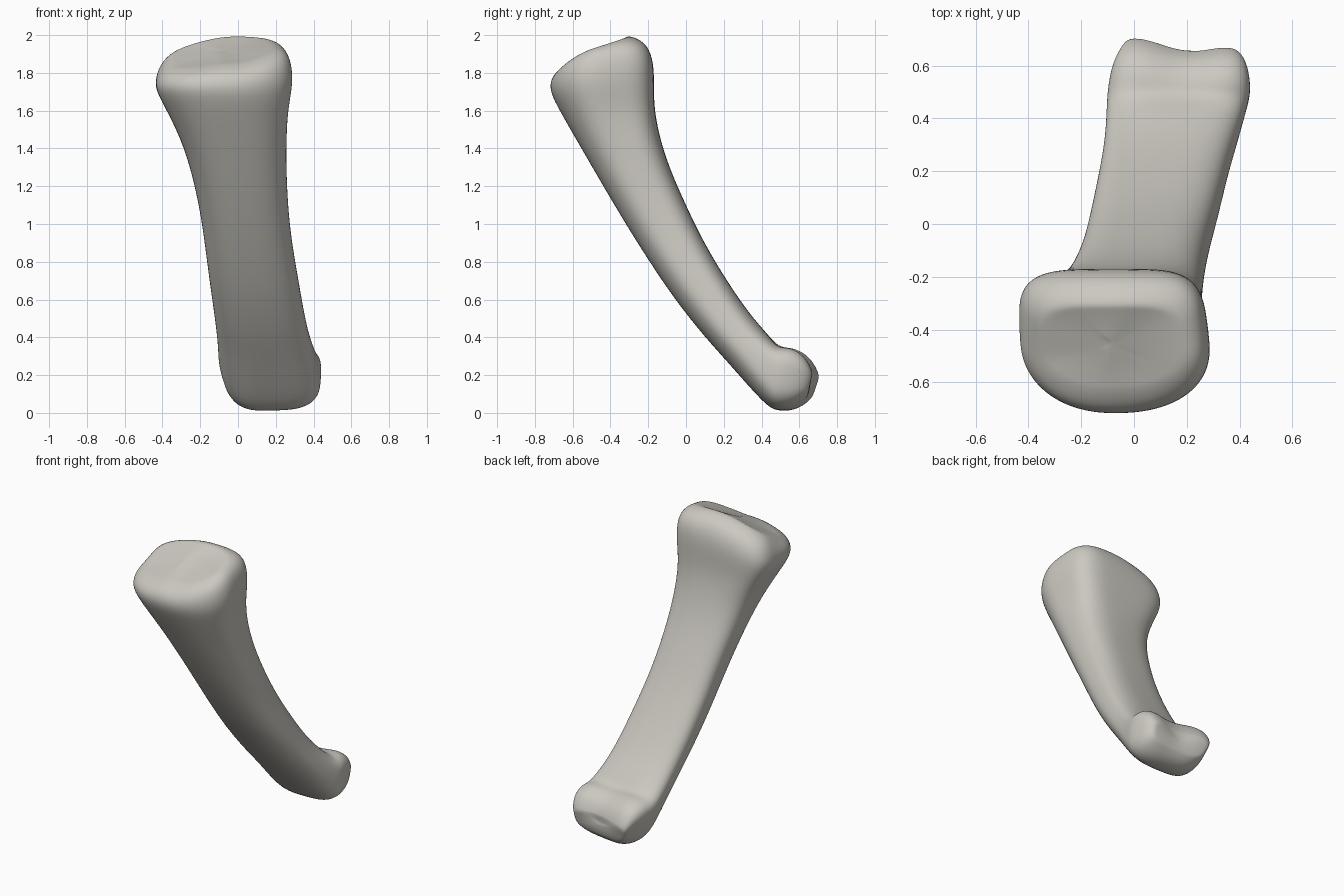
import bpy, bmesh, math
from mathutils import Vector

cube = bpy.data.objects.get("Cube")
if cube:
    bpy.data.objects.remove(cube, do_unlink=True)

SIDES = 36
AXLE_Y, AXLE_Z, RADIUS = .525, .18, .177

# Roller sections: front angle, back angle around the axle, min x, max x
FAN = [
    (-45, 12, -.03, .395),
    (-62, 38, -.055, .425),
    (-83, 62, -.085, .44),
    (-105, 84, -.10, .445),
    (-125, 102, -.107, .437),
]

# Other sections: front y, front z, back y, back z, min x, max x
SHAFT = [
    (.22, .27, .435, .415, -.112, .395),
    (.10, .40, .33, .53, -.125, .36),
    (-.06, .60, .19, .74, -.155, .325),
    (-.20, .81, .08, .93, -.18, .29),
    (-.32, 1.0, .0, 1.1, -.205, .268),
    (-.45, 1.22, -.09, 1.3, -.25, .257),
    (-.56, 1.41, -.145, 1.48, -.31, .257),
]
HEAD = [
    (-.67, 1.6, -.17, 1.63, -.39, .275),
    (-.722, 1.70, -.168, 1.75, -.44, .303),
    (-.718, 1.765, -.172, 1.87, -.44, .295),
    (-.685, 1.81, -.215, 1.965, -.42, .265),
    (-.63, 1.845, -.30, 2.0, -.37, .215),
]


def rim(angle):
    a = math.radians(angle)
    return AXLE_Y + RADIUS * math.cos(a), AXLE_Z + RADIUS * math.sin(a)


def section(row, front_power, back_power, left_skew, right_skew):
    """Rounded outline whose front and back halves differ in squareness."""
    fy, fz, by, bz, x0, x1 = row
    centre, half = (x0 + x1) / 2, (x1 - x0) / 2
    points = []
    for i in range(SIDES):
        angle = math.tau * i / SIDES
        c, s = math.cos(angle), math.sin(angle)
        power = 2 / (back_power if s > 0 else front_power)
        u = math.copysign(abs(c) ** power, c)
        v = math.copysign(abs(s) ** power, s)
        skew = right_skew if u > 0 else left_skew
        u *= 1 - .4 * abs(skew) + skew * v
        t = (v + 1) / 2
        points.append(Vector((centre + half * u, fy + (by - fy) * t, fz + (bz - fz) * t)))
    return points


def cap_rings(ring, bulge):
    """Concentric rings closing an end, domed along bulge."""
    middle = sum(ring, Vector()) / SIDES
    return [[middle.lerp(p, s) + bulge * (1 - s * s) for p in ring]
            for s in (.85, .6, .35, .12)]


def ramp(value, start, end):
    return min(max((value - start) / (end - start), 0), 1)


def shape_roller(p):
    """Slant the joint and press a groove between its two knuckles."""
    weight = ramp(p.y, .42, .62) * ramp(p.z, .6, .4)
    groove = .045 * math.exp(-((p.x - .2) / .13) ** 2) * ramp(p.z, .02, .16)
    inward = (Vector((p.x, AXLE_Y - .03, AXLE_Z)) - p).normalized()
    p += inward * groove * weight
    p.y += (.015 - .08 * p.x) * weight
    p.z += .05 * max(p.x, 0) * weight


def shape_head(p):
    """Lower one side of the joint face and lift the other."""
    weight = ramp(p.z, 1.68, 1.9)
    p.z -= .28 * max(0, -.1 - p.x) * weight
    p.z += .4 * ramp(p.x, 0, .25) * (1.98 - p.z) * weight


# Loft from the grooved roller up to the broad head
rings = [section((*rim(f), *rim(b), x0, x1), 3.2, 3.4, .17, .03) for f, b, x0, x1 in FAN]
rings += [section(r, 2.4, 3.0, .10, 0) for r in SHAFT]
rings += [section(r, 2.2, 4.2, .04, -.08) for r in HEAD]
lower_cap = cap_rings(rings[0], Vector((0, .018, -.006)))
upper_cap = cap_rings(rings[-1], Vector((0, .004, -.008)))
rings = lower_cap[::-1] + rings + upper_cap

bm = bmesh.new()
loops = []
for ring in rings:
    for p in ring:
        shape_roller(p)
        shape_head(p)
    loops.append([bm.verts.new(p) for p in ring])
for a, b in zip(loops, loops[1:]):
    for i in range(SIDES):
        j = (i + 1) % SIDES
        bm.faces.new((a[i], a[j], b[j], b[i]))
bm.faces.new(loops[0])
bm.faces.new(loops[-1])
bmesh.ops.recalc_face_normals(bm, faces=bm.faces)

mesh = bpy.data.meshes.new("finger_bone")
bm.to_mesh(mesh)
bm.free()
bone = bpy.data.objects.new("finger_bone", mesh)
bpy.context.collection.objects.link(bone)
mesh.shade_smooth()

# Soft organic surface
subdivision = bone.modifiers.new("Soft surface", "SUBSURF")
subdivision.levels = subdivision.render_levels = 2

# Pale bone colour
colour = (.60, .58, .53, 1)
material = bpy.data.materials.new("pale bone")
material.use_nodes = True
material.diffuse_color = colour
shader = next(n for n in material.node_tree.nodes if n.type == "BSDF_PRINCIPLED")
shader.inputs["Base Color"].default_value = colour
mesh.materials.append(material)
